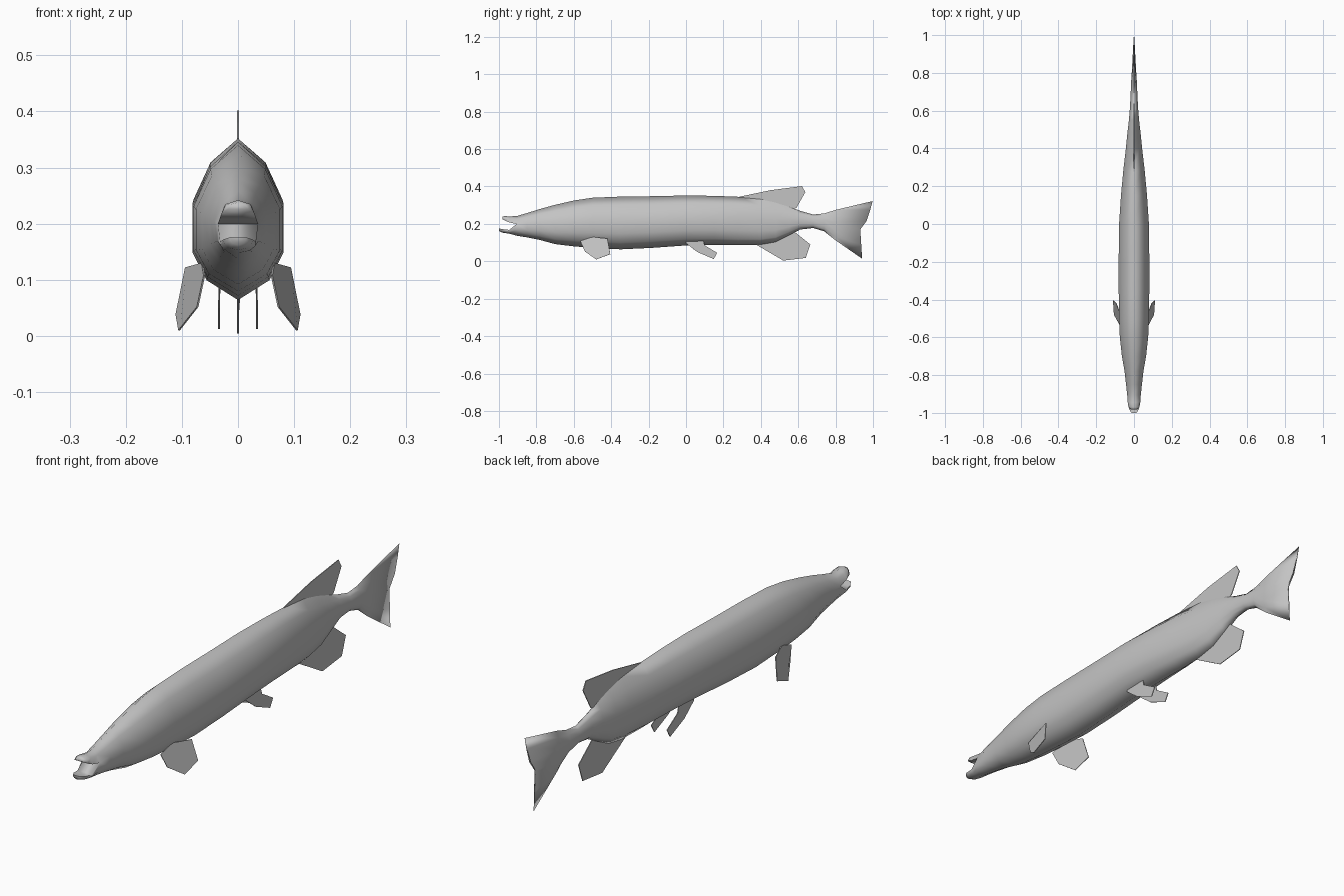
import bpy, bmesh, math
from mathutils import Vector

if "Cube" in bpy.data.objects:
    bpy.data.objects.remove(bpy.data.objects["Cube"], do_unlink=True)

grey = bpy.data.materials.new("plain grey")
grey.use_nodes = True
COLOUR = (0.55, 0.55, 0.55, 1)
grey.diffuse_color = COLOUR
grey.node_tree.nodes["Principled BSDF"].inputs["Base Color"].default_value = COLOUR


def finish(name, bm, smooth_angle=None):
    """Turn a bmesh into a named, coloured object."""
    bmesh.ops.recalc_face_normals(bm, faces=bm.faces)
    mesh = bpy.data.meshes.new(name)
    bm.to_mesh(mesh)
    bm.free()
    mesh.materials.append(grey)
    obj = bpy.data.objects.new(name, mesh)
    bpy.context.collection.objects.link(obj)
    if smooth_angle:
        bpy.ops.object.select_all(action='DESELECT')
        obj.select_set(True)
        bpy.context.view_layer.objects.active = obj
        bpy.ops.object.shade_smooth_by_angle(angle=math.radians(smooth_angle))
    return obj


# Body cross-section: right half from back ridge to belly, as fractions of half size
HALF = [(0, 1), (.62, .68), (1, .19), (1, -.4), (.69, -.75), (0, -1)]
SECTION = HALF + [(-x, z) for x, z in HALF[-2:0:-1]]

# Body stations from mouth corner to tail: y, top, bottom, half width
STATIONS = [
    (-.905, .242, .137, .036), (-.85, .258, .128, .042), (-.78, .280, .114, .050),
    (-.70, .302, .092, .064), (-.60, .325, .080, .075), (-.50, .340, .072, .079),
    (-.35, .346, .064, .081), (-.18, .348, .072, .081), (0, .352, .085, .079),
    (.15, .350, .088, .069), (.28, .345, .086, .057), (.40, .334, .088, .043),
    (.48, .316, .102, .035), (.55, .293, .137, .027), (.61, .270, .170, .022),
    (.68, .250, .178, .018), (.74, .256, .160, .016), (.80, .275, .112, .012),
]
# Forked rear edge of the tail: y, z from upper tip to lower tip
TAIL_EDGE = [(.998, .322), (.985, .275), (.965, .215), (.932, .170), (.934, .09), (.942, .014)]

bm = bmesh.new()


def bridge(a, b):
    for i in range(len(a)):
        j = (i + 1) % len(a)
        bm.faces.new((a[i], a[j], b[j], b[i]))


rings = []
for y, top, bottom, width in STATIONS:
    mid, half = (top + bottom) / 2, (top - bottom) / 2
    rings.append([bm.verts.new((x * width, y, mid + z * half)) for x, z in SECTION])
edge = TAIL_EDGE + TAIL_EDGE[-2:0:-1]
rings.append([bm.verts.new((x * .003, y, z)) for (x, _), (y, z) in zip(SECTION, edge)])
for a, b in zip(rings, rings[1:]):
    bridge(a, b)
bm.faces.new(rings[-1])

# Open jaws grow out of the first ring: y, lip height, outer height, half width
UPPER = [(-1, 0), (-.75, .7), (0, 1), (.75, .7), (1, 0)]
LOWER = [(1, 0), (.95, .4), (.65, .8), (0, 1), (-.65, .8), (-.95, .4), (-1, 0)]
JAWS = [
    ([8, 9, 0, 1, 2], UPPER, [(-.945, .208, .240, .033), (-.970, .219, .242, .029), (-.982, .226, .238, .018)]),
    ([2, 3, 4, 5, 6, 7, 8], LOWER, [(-.945, .168, .148, .032), (-.98, .172, .153, .026), (-1.0, .176, .162, .014)]),
]
for indices, arc, steps in JAWS:
    previous = [rings[0][i] for i in indices]
    for y, lip, outer, width in steps:
        ring = [bm.verts.new((x * width, y, lip + t * (outer - lip))) for x, t in arc]
        bridge(previous, ring)
        previous = ring
    bm.faces.new(previous)
bmesh.ops.remove_doubles(bm, verts=bm.verts, dist=1e-5)
finish("body", bm, 100)


def fin(name, points, thickness=.003):
    """Flat plate through an outline of 3D points."""
    b = bmesh.new()
    corners = [Vector(p) for p in points]
    normal = (corners[2] - corners[0]).cross(corners[-1] - corners[0]).normalized()
    sides = [[b.verts.new(p + normal * s * thickness / 2) for p in corners] for s in (1, -1)]
    n = len(corners)
    b.faces.new(sides[0])
    b.faces.new(sides[1][::-1])
    for i in range(n):
        j = (i + 1) % n
        b.faces.new((sides[0][i], sides[1][i], sides[1][j], sides[0][j]))
    finish(name, b)


# Single fins on the centre line
def centre_fin(name, outline):
    fin(name, [(0, y, z) for y, z in outline])


centre_fin("dorsal_fin", [(.27, .342), (.45, .380), (.62, .402), (.638, .370), (.59, .285), (.55, .27), (.40, .32)])
centre_fin("anal_fin", [(.37, .092), (.52, .004), (.64, .018), (.665, .090), (.58, .158), (.52, .15), (.42, .11)])

# Paired fins
PECTORAL = [(.060, -.565, .108), (.064, -.50, .130), (.093, -.42, .122),
            (.110, -.405, .038), (.105, -.48, .010), (.072, -.54, .052)]
PELVIC = [(.032, 0, .125), (.033, .0, .097), (.034, .06, .050), (.034, .148, .012),
          (.034, .167, .045), (.033, .10, .085), (.032, .09, .12)]
for side, sign in (("left", 1), ("right", -1)):
    for name, outline in (("pectoral_fin", PECTORAL), ("pelvic_fin", PELVIC)):
        fin(f"{side}_{name}", [(sign * x, y, z) for x, y, z in outline])
